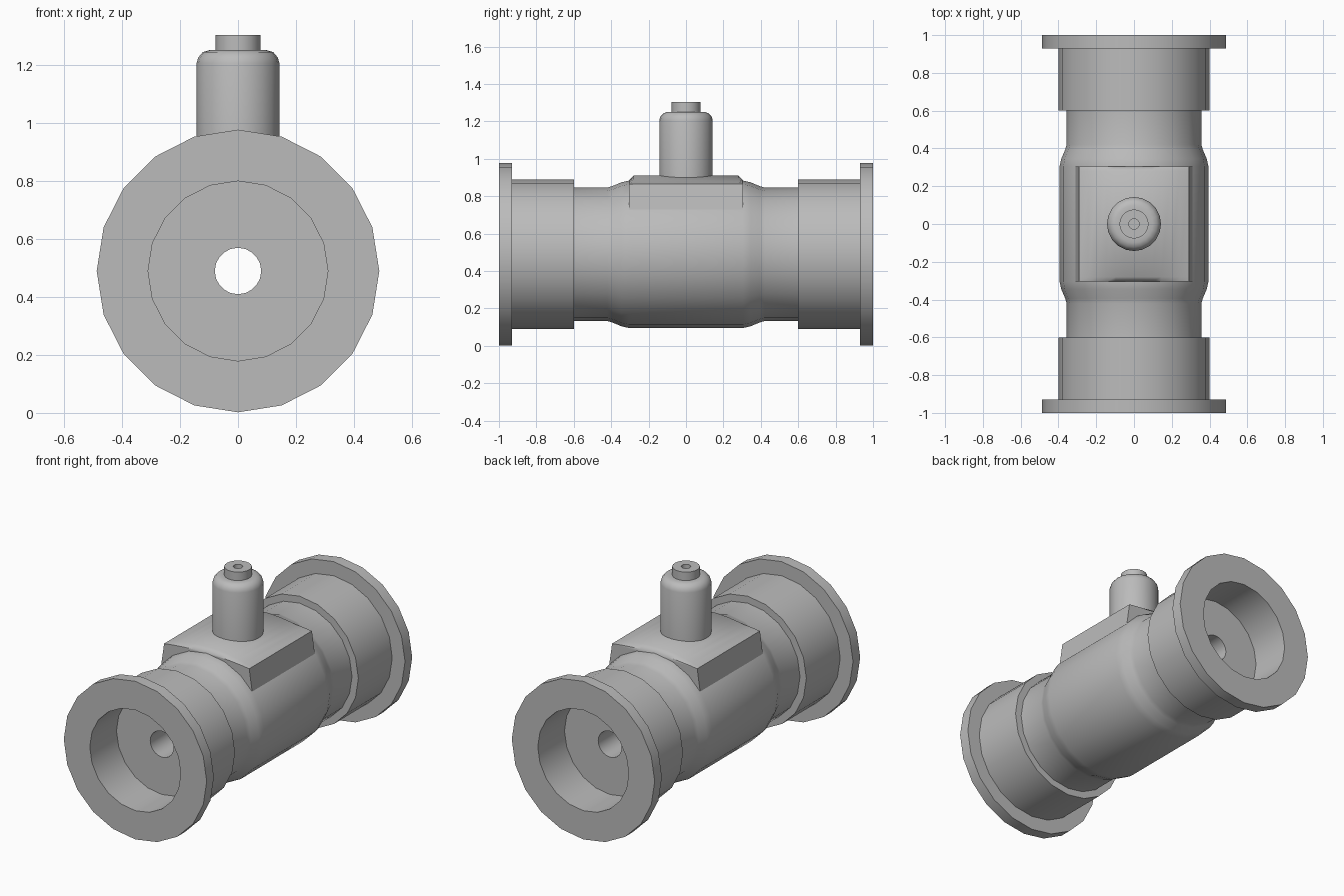
import bpy, bmesh, math
from mathutils import Matrix

cube = bpy.data.objects.get("Cube")
if cube:
    bpy.data.objects.remove(cube, do_unlink=True)

AXIS_Z = 0.489
SIDES = 20

grey = bpy.data.materials.new("plain grey")
grey.use_nodes = True
grey.diffuse_color = (0.5, 0.5, 0.5, 1)
grey.node_tree.nodes["Principled BSDF"].inputs["Base Color"].default_value = (0.5, 0.5, 0.5, 1)


def finish(name, bm, angle):
    bmesh.ops.recalc_face_normals(bm, faces=bm.faces)
    mesh = bpy.data.meshes.new(name)
    bm.to_mesh(mesh)
    bm.free()
    mesh.materials.append(grey)
    obj = bpy.data.objects.new(name, mesh)
    bpy.context.collection.objects.link(obj)
    bpy.ops.object.select_all(action='DESELECT')
    obj.select_set(True)
    bpy.context.view_layer.objects.active = obj
    bpy.ops.object.shade_smooth_by_angle(angle=math.radians(angle))
    return obj


def lathe(name, profile, matrix, closed):
    """Spin (radius, height) points around z, then place the result."""
    bm = bmesh.new()
    verts = [bm.verts.new((r, 0, h)) for r, h in profile]
    pairs = list(zip(verts, verts[1:] + verts[:1]))
    edges = [bm.edges.new(p) for p in (pairs if closed else pairs[:-1])]
    bmesh.ops.spin(bm, geom=verts + edges, cent=(0, 0, 0), axis=(0, 0, 1),
                   angle=math.tau, steps=SIDES, use_duplicate=False)
    bmesh.ops.remove_doubles(bm, verts=bm.verts, dist=0.0005)
    bm.transform(matrix)
    return finish(name, bm, 35)


# Pipe body: flange, collar, neck, bulge, with a counterbore and a small through bore
half = [(0.08, -0.74), (0.31, -0.74), (0.31, -1.0), (0.487, -1.0), (0.487, -0.93),
        (0.4, -0.93), (0.4, -0.6), (0.357, -0.6), (0.357, -0.42), (0.364, -0.395),
        (0.385, -0.345), (0.394, -0.305)]
profile = half + [(r, -h) for r, h in reversed(half)]
lathe("pipe_body", profile,
      Matrix.Translation((0, 0, AXIS_Z)) @ Matrix.Rotation(math.radians(90), 4, 'X'), True)

# Sensor housing: rounded shoulder, nub and blind hole
sensor = [(0, 0.85), (0.143, 0.85), (0.143, 1.205), (0.137, 1.225), (0.122, 1.243),
          (0.1, 1.25), (0.077, 1.25), (0.077, 1.302), (0.027, 1.302), (0.027, 1.22), (0, 1.22)]
lathe("sensor_housing", sensor, Matrix.Identity(4), False)

# Mounting pad: arched top, softened ends, slightly flared sides
bm = bmesh.new()
STEPS = 12
rows = []
for y, rise in ((-0.305, 0.02), (-0.28, 0.045), (0.28, 0.045), (0.305, 0.02)):
    row = [bm.verts.new((-0.32, y, 0.66))]
    for i in range(STEPS + 1):
        t = 2 * i / STEPS - 1
        row.append(bm.verts.new((0.29 * t, y, 0.865 + rise * (1 - t * t))))
    row.append(bm.verts.new((0.32, y, 0.66)))
    rows.append(row)
for a, b in zip(rows, rows[1:]):
    for i in range(len(a)):
        j = (i + 1) % len(a)
        bm.faces.new((a[i], a[j], b[j], b[i]))
bm.faces.new(rows[0])
bm.faces.new(rows[-1])
finish("mounting_pad", bm, 50)
